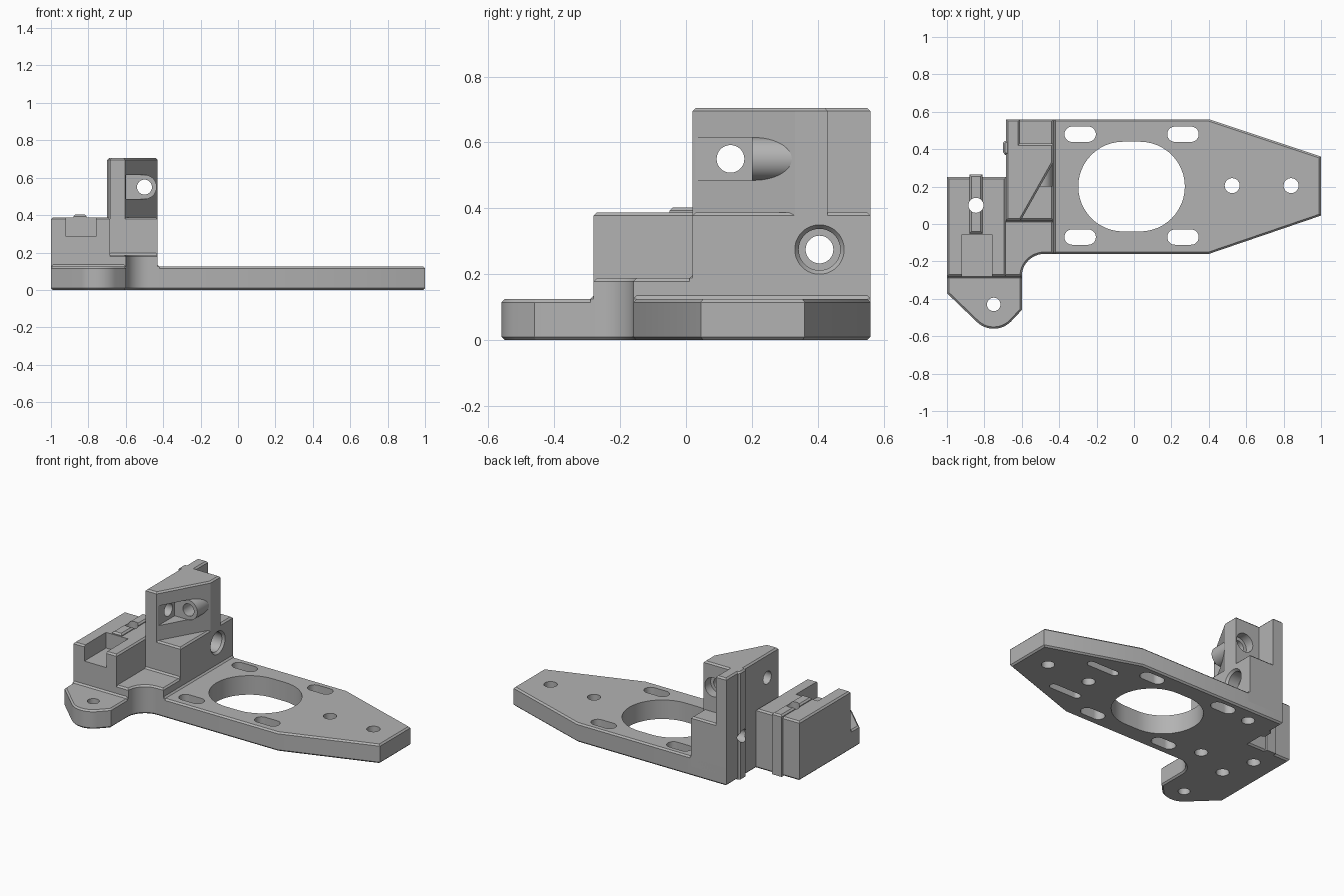
import bpy, bmesh
from math import cos, sin, pi, radians
from mathutils import Matrix, Vector

cube = bpy.data.objects.get("Cube")
if cube:
    bpy.data.objects.remove(cube, do_unlink=True)

grey = bpy.data.materials.new("machined grey")
grey.use_nodes = True
grey.diffuse_color = (0.45, 0.45, 0.45, 1)
bsdf = next(n for n in grey.node_tree.nodes if n.type == 'BSDF_PRINCIPLED')
bsdf.inputs["Base Color"].default_value = grey.diffuse_color
CHAMFER = 0.01


def to_object(name, bm):
    bmesh.ops.recalc_face_normals(bm, faces=bm.faces)
    mesh = bpy.data.meshes.new(name)
    bm.to_mesh(mesh)
    bm.free()
    mesh.materials.append(grey)
    obj = bpy.data.objects.new(name, mesh)
    bpy.context.collection.objects.link(obj)
    return obj


def prism(name, outline, z0, z1, top=0.0, bottom=0.0):
    """Extrude an outline upwards, chamfering the top and bottom rims."""
    bm = bmesh.new()
    base = bm.faces.new([bm.verts.new((x, y, z0)) for x, y in outline])
    ext = bmesh.ops.extrude_face_region(bm, geom=[base], use_keep_orig=True)
    bmesh.ops.translate(bm, vec=(0, 0, z1 - z0),
                        verts=[v for v in ext["geom"] if isinstance(v, bmesh.types.BMVert)])
    bmesh.ops.recalc_face_normals(bm, faces=bm.faces)
    for z, width in ((z1, top), (z0, bottom)):
        if width:
            rim = [e for e in bm.edges if all(abs(v.co.z - z) < 1e-5 for v in e.verts)]
            bmesh.ops.bevel(bm, geom=rim, offset=width, offset_type='OFFSET',
                            segments=1, profile=0.5, affect='EDGES')
    return to_object(name, bm)


def rect(x0, x1, y0, y1):
    return [(x0, y0), (x1, y0), (x1, y1), (x0, y1)]


def arc(cx, cy, r, start, end, steps):
    angles = [radians(start + (end - start) * i / steps) for i in range(steps + 1)]
    return [(cx + r * cos(a), cy + r * sin(a)) for a in angles]


def slot(name, cx, cy, half, r, z0=-0.1, z1=0.3):
    ends = arc(cx + half, cy, r, -90, 90, 24) + arc(cx - half, cy, r, 90, 270, 24)
    return prism(name, ends, z0, z1)


def rod(name, start, end, r, r_end=None):
    """Round bar or cone between two points."""
    start, end = Vector(start), Vector(end)
    axis = end - start
    bm = bmesh.new()
    turn = Vector((0, 0, 1)).rotation_difference(axis).to_matrix().to_4x4()
    bmesh.ops.create_cone(bm, cap_ends=True, segments=48, radius1=r,
                          radius2=r if r_end is None else r_end, depth=axis.length,
                          matrix=Matrix.Translation((start + end) / 2) @ turn)
    return to_object(name, bm)


def hole(x, y, r, z1=0.6):
    return rod("hole_cutter", (x, y, -0.1), (x, y, z1), r)


def cut(obj, cutters):
    for c in cutters:
        c.hide_render = True
        mod = obj.modifiers.new("cut", 'BOOLEAN')
        mod.operation, mod.solver, mod.object = 'DIFFERENCE', 'EXACT', c
    graph = bpy.context.evaluated_depsgraph_get()
    mesh = bpy.data.meshes.new_from_object(obj.evaluated_get(graph))
    obj.modifiers.clear()
    obj.data = mesh


# Base plate outline: tapered nose, inner fillet and rounded lug
fillet = arc(-0.48, -0.28, 0.12, 90, 180, 12)
plate_outline = ([(-0.685, 0.56), (-0.685, 0.25), (-1, 0.25), (-1, -0.37)]
                 + arc(-0.75, -0.43, 0.13, 227, 315, 14)
                 + [(-0.6, -0.46)] + fillet[::-1]
                 + [(0.4, -0.16), (1, 0.045), (1, 0.36), (0.4, 0.56)])
base_plate = prism("base_plate", plate_outline, 0, 0.125, CHAMFER, CHAMFER)

# Shared vertical bore and cross bores
block_bore = hole(-0.845, 0.1, 0.04)
cross_bore = rod("cross_bore", (-0.9, 0.405, 0.275), (-0.3, 0.405, 0.275), 0.042)
cross_sink = rod("cross_sink", (-0.52, 0.405, 0.275), (-0.3, 0.405, 0.275), 0.063)
cross_flare = rod("cross_flare", (-0.445, 0.405, 0.275), (-0.425, 0.405, 0.275), 0.063, 0.079)
long_bore = rod("long_bore", (-0.5, 0.1, 0.55), (-0.5, 0.5, 0.55), 0.04)
long_sink = rod("long_sink", (-0.5, 0.37, 0.55), (-0.5, 0.5, 0.55), 0.062)
side_bore = rod("side_bore", (-0.9, 0.135, 0.55), (-0.5, 0.135, 0.55), 0.042)

# Plate openings, including blind ones underneath
plate_cutters = [block_bore, slot("motor_opening", -0.013, 0.2, 0.045, 0.24),
                 hole(0.525, 0.205, 0.04), hole(0.84, 0.205, 0.04), hole(-0.75, -0.43, 0.036)]
for x in (-0.288, 0.262):
    for y in (-0.07, 0.48):
        plate_cutters.append(slot("mount_slot", x, y, 0.043, 0.041))
for y in (0.03, 0.38):
    plate_cutters.append(slot("blind_slot", 0.56, y, 0.09, 0.025, z1=0.05))
for x, y in ((-0.53, -0.01), (-0.78, -0.11), (-0.5, 0.46)):
    plate_cutters.append(hole(x, y, 0.04, z1=0.1))
cut(base_plate, plate_cutters)

# Side block with front notch and alignment rib
side_block = prism("side_block", rect(-1, -0.685, -0.28, 0.25), 0.06, 0.388, CHAMFER)
notch = prism("notch_cutter", rect(-0.92, -0.76, -0.5, -0.055), 0.285, 0.6)
cut(side_block, [block_bore, notch])
block_rib = prism("block_rib", rect(-0.88, -0.81, -0.05, 0.265), 0, 0.403, CHAMFER)
cut(block_rib, [block_bore])

# Low step between block and plate
step_outline = [(-0.7, 0.05), (-0.7, -0.28)] + fillet[::-1] + [(-0.43, -0.16), (-0.43, 0.05)]
low_step = prism("low_step", step_outline, 0.06, 0.188, CHAMFER)

# Tower: wide foot, then a narrower upper part with a slanted face
tower_foot = prism("tower_foot", rect(-0.685, -0.43, 0.02, 0.56), 0.06, 0.388, CHAMFER)
cut(tower_foot, [cross_bore, cross_sink, cross_flare])
upper_outline = [(-0.685, 0.02), (-0.605, 0.02), (-0.43, 0.33), (-0.43, 0.43),
                 (-0.61, 0.43), (-0.61, 0.56), (-0.685, 0.56)]
tower_upper = prism("tower_upper", upper_outline, 0.36, 0.705, CHAMFER)
pocket = prism("pocket_cutter", rect(-0.6, -0.3, -0.1, 0.2), 0.485, 0.615)
cut(tower_upper, [pocket, long_bore, long_sink, side_bore])

# Round boss on the slanted face and rib on the tower side
tower_boss = rod("tower_boss", (-0.5, 0.2, 0.55), (-0.5, 0.36, 0.55), 0.065)
cut(tower_boss, [long_bore])
tower_rib = prism("tower_rib", [(-0.66, 0.37), (-0.66, 0.445), (-0.69, 0.445), (-0.7, 0.435),
                                (-0.7, 0.385), (-0.69, 0.37)], 0, 0.705, CHAMFER)
cut(tower_rib, [cross_bore])

# Small chamfer strips where walls meet the plate and step
tower_strip = prism("tower_strip", rect(-0.46, -0.42, -0.16, 0.56), 0.06, 0.135, CHAMFER)
step_strip = prism("step_strip", rect(-0.69, -0.43, 0.01, 0.04), 0.1, 0.198, CHAMFER)
lug_strip = prism("lug_strip", rect(-1, -0.6, -0.29, -0.26), 0.06, 0.135, CHAMFER)

# Remove the cutters and finish the shading
parts = [base_plate, side_block, block_rib, low_step, tower_foot, tower_upper,
         tower_boss, tower_rib, tower_strip, step_strip, lug_strip]
for obj in list(bpy.context.collection.objects):
    if obj.type == 'MESH' and obj.hide_render:
        bpy.data.objects.remove(obj, do_unlink=True)
bpy.ops.object.select_all(action='DESELECT')
for obj in parts:
    obj.select_set(True)
bpy.context.view_layer.objects.active = base_plate
bpy.ops.object.shade_smooth_by_angle(angle=radians(25))
